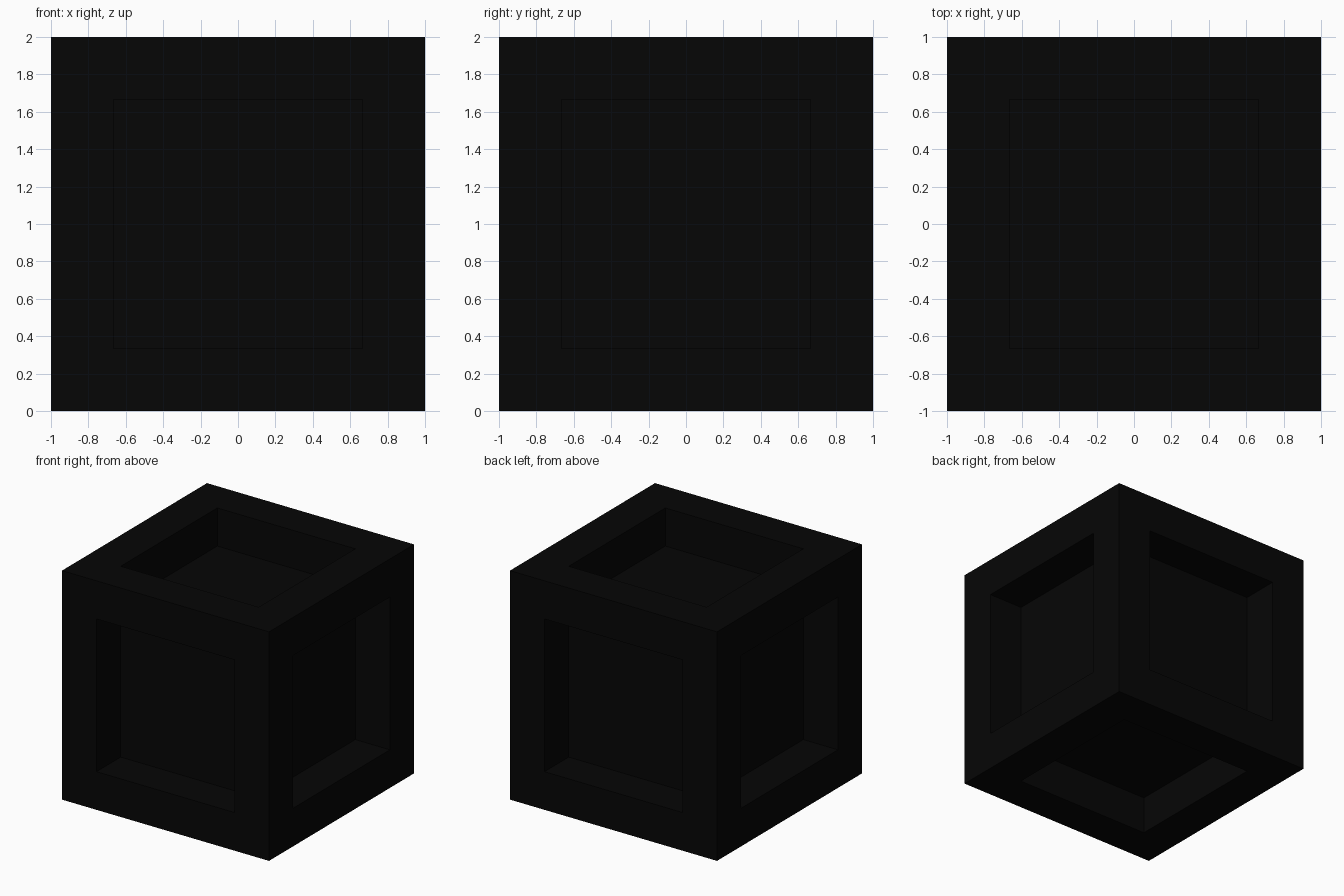
import bpy
import bmesh

if "Cube" in bpy.data.objects:
    bpy.data.objects.remove(bpy.data.objects["Cube"])

FRAME = 1 / 3   # frame width around each panel
DEPTH = 1 / 3   # recess depth

# Cube standing on the ground plane
bm = bmesh.new()
bmesh.ops.create_cube(bm, size=2)
bmesh.ops.translate(bm, verts=bm.verts, vec=(0, 0, 1))

# Square recess with straight walls in every side
panels = list(bm.faces)
bmesh.ops.inset_individual(bm, faces=panels, thickness=FRAME, depth=0,
                           use_even_offset=True)
floors = bmesh.ops.extrude_discrete_faces(bm, faces=panels)["faces"]
for face in floors:
    face.normal_update()
    bmesh.ops.translate(bm, verts=face.verts, vec=-face.normal * DEPTH)
bm.normal_update()

mesh = bpy.data.meshes.new("recessed_crate")
bm.to_mesh(mesh)
bm.free()
crate = bpy.data.objects.new("recessed_crate", mesh)
bpy.context.collection.objects.link(crate)

# Near-black finish
black = bpy.data.materials.new("black")
black.diffuse_color = (0.0018, 0.0018, 0.0018, 1)
black.use_nodes = True
black.node_tree.nodes["Principled BSDF"].inputs["Base Color"].default_value = black.diffuse_color
mesh.materials.append(black)
